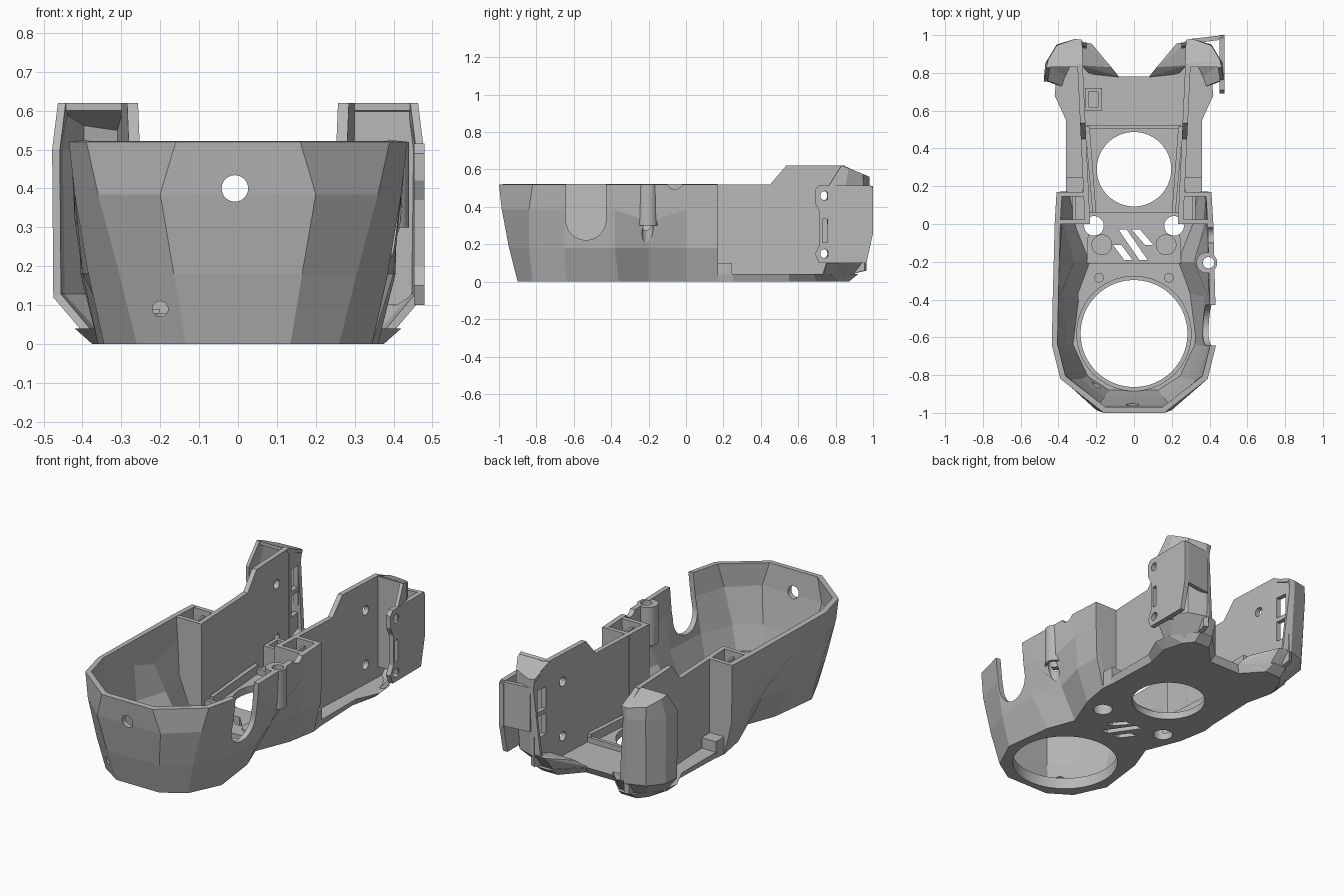
import bpy, bmesh, math
from mathutils import Vector

if "Cube" in bpy.data.objects:
    bpy.data.objects.remove(bpy.data.objects["Cube"])

grey = bpy.data.materials.new("plain_grey")
grey.diffuse_color = (0.48, 0.48, 0.48, 1)
grey.use_nodes = True
grey.node_tree.nodes["Principled BSDF"].inputs["Base Color"].default_value = grey.diffuse_color


def make(name, bm):
    me = bpy.data.meshes.new(name)
    bm.to_mesh(me)
    bm.free()
    ob = bpy.data.objects.new(name, me)
    me.materials.append(grey)
    bpy.context.collection.objects.link(ob)
    return ob


def modify(ob, kind, **props):
    mod = ob.modifiers.new(kind.title(), kind)
    for key, value in props.items():
        setattr(mod, key, value)
    bpy.context.view_layer.objects.active = ob
    bpy.ops.object.modifier_apply(modifier=mod.name)
    return ob


def mirror(ob):
    return modify(ob, 'MIRROR', use_mirror_merge=False)


def cut(ob, *cutters):
    for c in cutters:
        modify(ob, 'BOOLEAN', object=c, operation='DIFFERENCE', solver='EXACT')
        bpy.data.objects.remove(c)
    return ob


def stack(name, low, high):
    """Closed solid between two matching outlines of 3D points."""
    bm = bmesh.new()
    a = [bm.verts.new(p) for p in low]
    b = [bm.verts.new(p) for p in high]
    n = len(a)
    bm.faces.new(a[::-1])
    bm.faces.new(b)
    for i in range(n):
        j = (i + 1) % n
        bm.faces.new((a[i], a[j], b[j], b[i]))
    bmesh.ops.recalc_face_normals(bm, faces=bm.faces)
    return make(name, bm)


def prism(name, pts, z0, z1):
    return stack(name, [(x, y, z0) for x, y in pts], [(x, y, z1) for x, y in pts])


def box(name, x0, x1, y0, y1, z0, z1):
    return prism(name, [(x0, y0), (x1, y0), (x1, y1), (x0, y1)], z0, z1)


def side_plate(name, pts, x_of, thick):
    """Plate from a y-z profile; x_of(y) gives its inner x."""
    return stack(name, [(x_of(y), y, z) for y, z in pts],
                 [(x_of(y) + thick, y, z) for y, z in pts])


def hull(name, pts):
    bm = bmesh.new()
    for p in pts:
        bm.verts.new(p)
    res = bmesh.ops.convex_hull(bm, input=bm.verts)
    bmesh.ops.delete(bm, geom=list(set(res["geom_interior"] + res["geom_unused"])), context='VERTS')
    bmesh.ops.recalc_face_normals(bm, faces=bm.faces)
    return make(name, bm)


def rod(name, axis, centre, r, length, n=40):
    bm = bmesh.new()
    bmesh.ops.create_cone(bm, cap_ends=True, segments=n, radius1=r, radius2=r, depth=length)
    q = Vector((0, 0, 1)).rotation_difference(Vector(axis))
    bmesh.ops.rotate(bm, verts=bm.verts, matrix=q.to_matrix())
    bmesh.ops.translate(bm, verts=bm.verts, vec=centre)
    return make(name, bm)


def loft(name, rings, thick):
    """Open wall through rings of equal length, thickened inwards."""
    bm = bmesh.new()
    rows = [[bm.verts.new(p) for p in ring] for ring in rings]
    for a, b in zip(rows, rows[1:]):
        for i in range(len(a) - 1):
            bm.faces.new((a[i], a[i + 1], b[i + 1], b[i]))
    return modify(make(name, bm), 'SOLIDIFY', thickness=thick, offset=-1, use_even_offset=True)


# Faceted front shell with the pinched waist
levels = [
    (0.0, [(.135, -.9), (.26, -.82), (.345, -.64), (.31, -.36), (.25, -.2), (.33, 0), (.36, .17)]),
    (.18, [(.165, -.946), (.305, -.84), (.385, -.65), (.40, -.38), (.345, -.2), (.40, 0), (.405, .17)]),
    (.385, [(.20, -.985), (.36, -.84), (.42, -.65), (.42, -.38), (.42, -.2), (.41, 0), (.41, .17)]),
    (0.52, [(.16, -1), (.39, -.82), (.435, -.64), (.43, -.38), (.425, -.2), (.42, 0), (.41, .17)]),
]


def level_z(z, i):
    return .32 if z == .385 and i == 4 else z


rings = []
for z, half in levels:
    right = [(x, y, level_z(z, i)) for i, (x, y) in enumerate(half)]
    rings.append([(-x, y, h) for x, y, h in reversed(right)] + right)
shell = loft("front_shell", rings, .03)
cut(shell,
    rod("c", (0, 1, 0), (-.008, -.98, .4), .034, .2),
    rod("c", (0, 1, 0), (-.2, -.92, .09), .02, .2),
    rod("c", (1, 0, 0), (.42, -.535, .33), .107, .3),
    box("c", .27, .57, -.642, -.428, .33, .7),
    rod("c", (1, 0, 0), (.42, -.06, .54), .045, .2),
    rod("c", (0, 0, 1), (.395, -.205, .4), .03, .5))

# Upright screw boss on the right side
cut(rod("side_boss", (0, 0, 1), (.385, -.205, .41), .055, .22), rod("c", (0, 0, 1), (.395, -.205, .4), .03, .5))

# Floor plate with bevelled rear rim
low_half = levels[0][1] + [(.35, .25), (.34, .55), (.375, .7), (.34, .82), (.3, .87), (.2, .87), (.1, .76)]
high_half = [(.14, -.89), (.26, -.81), (.345, -.64), (.315, -.36), (.26, -.2), (.335, 0), (.36, .17),
             (.36, .25), (.36, .55), (.42, .68), (.41, .78), (.3, .92), (.22, .92), (.08, .78)]


def both(half, z):
    return [(x, y, z) for x, y in half] + [(-x, y, z) for x, y in reversed(half)]


def slots():
    ends = [(.01, -.03, .08, -.11), (-.06, -.03, .05, -.19), (-.09, -.11, -.03, -.19)]
    return [prism("c", [(a - .022, b), (c - .022, d), (c + .022, d), (a + .022, b)], -.1, .3)
            for a, b, c, d in ends]


def floor_holes():
    return [rod("c", (0, 0, 1), (s * .212, -.01, 0), .052, .6) for s in (-1, 1)] + slots()


floor = stack("floor_plate", both(low_half, 0), both(high_half, .04))
cut(floor, rod("c", (0, 0, 1), (0, -.58, 0), .283, .3, 80),
    rod("c", (0, 0, 1), (0, .29, 0), .197, .3, 64), *floor_holes())

# Raised centre deck, bosses and rim of the front opening
deck = prism("centre_deck", [(-.25, -.21), (.25, -.21), (.24, .06), (-.24, .06)], .038, .07)
cut(deck, *floor_holes())
for x, y, r, h in [(.17, -.11, .055, .05), (.185, -.285, .025, .05)]:
    mirror(rod("floor_boss", (0, 0, 1), (x, y, .055), r, h, 24))
cut(rod("front_ring", (0, 0, 1), (0, -.58, .05), .305, .03, 80),
    rod("c", (0, 0, 1), (0, -.58, .05), .283, .2, 80))

# Rails around the rear opening, cross rib and cable block
mirror(prism("rear_rail", [(.20, .06), (.22, .06), (.26, .52), (.235, .52)], .035, .09))
box("cross_rib", -.25, .25, .505, .525, .035, .07)
cut(box("cable_block", -.26, -.17, .6, .72, .035, .16), box("c", -.24, -.19, .62, .70, .07, .3))


# Tall rear side walls with screw holes
def wall_x(y):
    return .232 + .04 * min(max(y, 0), .85) / .85


profile = [(0, .03), (.85, .03), (.85, .62), (.535, .62), (.45, .52), (0, .52)]
wall = side_plate("rear_side_wall", profile, wall_x, .028)
cut(wall, rod("c", (1, 0, 0), (.27, .73, .46), .026, .2, 24),
    rod("c", (1, 0, 0), (.27, .73, .15), .026, .2, 24))
mirror(wall)

# Slotted end panels closing the inner side of the pods
end = stack("slotted_end_panel", [(.27, .845, .03), (.298, .845, .03), (.31, .955, .06), (.283, .965, .06)],
            [(.27, .845, .62), (.298, .845, .62), (.31, .955, .568), (.283, .965, .564)])
cut(end, box("c", .2, .4, .872, .94, .215, .335), box("c", .2, .4, .872, .94, .36, .485))
mirror(end)

# Open-topped columns joining shell and rear walls, leaning with the shell
for name, y0, y1, x_low, x_high in [("column_back", .145, .17, .34, .395), ("column_front", 0, .025, .315, .395)]:
    mid = [(.238, y0, .18), (x_high - .005, y0, .18), (x_high - .005, y1, .18), (.238, y1, .18)]
    foot = [(.238, y0, .03), (x_low, y0, .03), (x_low, y1, .03), (.238, y1, .03)]
    mirror(stack(name + "_lower", foot, mid))
    mirror(box(name, .238, x_high, y0, y1, .18, .52))
mirror(box("column_divider", .31, .325, .02, .15, .03, .49))
mirror(box("ledge_clip", .27, .36, .17, .245, .03, .10))

# Rear pods: tapered outer hull with a sloping cap
pod = [
    (.02, [(.24, .87), (.3, .88), (.345, .84), (.375, .78), (.39, .73)]),
    (.12, [(.25, .955), (.3, .965), (.40, .93), (.465, .85), (.475, .76)]),
    (.50, [(.283, .972), (.31, .98), (.41, .95), (.47, .85), (.478, .755)]),
]
top = [(x, y, .62 - .42 * max(0, y - .84)) for x, y in
       [(.275, .975), (.31, .98), (.41, .945), (.455, .87), (.463, .83)]]
pod_rings = [[(x, y, z) for x, y in reversed(r)] + [] for z, r in pod] + [top[::-1]]
for ring, (z, r) in zip(pod_rings, pod):
    ring[:] = [(x, y, z) for x, y in reversed(r)]
mirror(loft("pod_hull", pod_rings, .02))
cap = top + [(.27, .83, .62)]
mirror(hull("pod_cap", cap + [(x, y, z - .02) for x, y, z in cap]))

# Front panel closing the right pod
prism("pod_front_panel", [(.28, .835), (.455, .835), (.455, .85), (.28, .85)], .1, .615)

# Sloping feet either side of the rear notch
mirror(hull("rear_foot", [(.1, .76, 0), (.2, .87, 0), (.3, .87, 0), (.08, .78, .045), (.12, .83, .09),
                          (.225, .955, .12), (.28, .965, .13), (.28, .84, .10), (.24, .80, .05)]))

# Right-hand mounting flange with its return plate
flange = side_plate("mount_flange", [(.71, .10), (.84, .10), (.965, .10), (1, .26), (1, .5), (.985, .515),
                                     (.71, .515), (.69, .49), (.69, .42), (.715, .37), (.715, .2), (.69, .15)],
                    lambda y: .452, .028)
cut(flange, rod("c", (1, 0, 0), (.46, .742, .46), .024, .2, 24),
    rod("c", (1, 0, 0), (.46, .742, .15), .024, .2, 24),
    box("c", .4, .6, .73, .757, .21, .335))
prism("flange_return", [(.3, .955), (.46, .975), (.478, 1), (.3, .98)], .26, .512)
